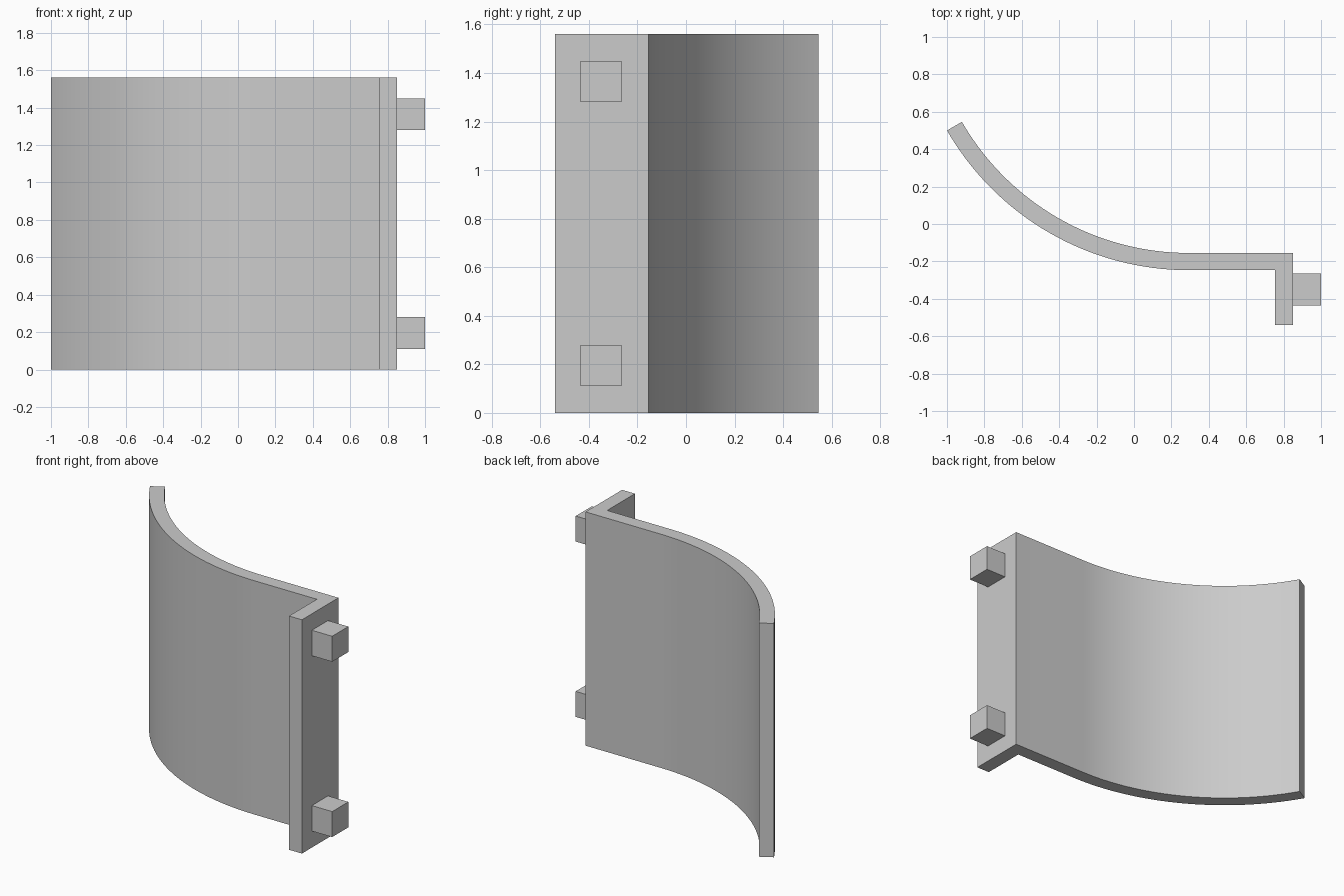
import bpy
import bmesh
from math import sin, cos, radians
from mathutils import Matrix

default = bpy.data.objects.get("Cube")
if default:
    bpy.data.objects.remove(default, do_unlink=True)

HEIGHT = 1.56
CENTRE_X, CENTRE_Y = 0.294, 1.247
OUTER, INNER = 1.494, 1.402
SWEEP, SEGMENTS = 60, 32

grey = bpy.data.materials.new("plain_grey")
grey.use_nodes = True
colour = (0.6, 0.6, 0.6, 1)
grey.diffuse_color = colour
grey.node_tree.nodes["Principled BSDF"].inputs["Base Color"].default_value = colour


def make_object(name, bm):
    bmesh.ops.recalc_face_normals(bm, faces=bm.faces)
    mesh = bpy.data.meshes.new(name)
    bm.to_mesh(mesh)
    bm.free()
    mesh.materials.append(grey)
    obj = bpy.data.objects.new(name, mesh)
    bpy.context.collection.objects.link(obj)
    return obj


def arc(radius):
    """Points from the straight part round to the free end."""
    angles = [radians(SWEEP * i / SEGMENTS) for i in range(SEGMENTS + 1)]
    return [(CENTRE_X - radius * sin(a), CENTRE_Y - radius * cos(a)) for a in angles]


# Curved panel with its straight run and front flange, extruded from one profile
flange = [(0.755, CENTRE_Y - OUTER), (0.755, -0.54), (0.85, -0.54),
          (0.85, CENTRE_Y - INNER)]
profile = arc(OUTER)[::-1] + flange + arc(INNER)
bm = bmesh.new()
base = bm.faces.new([bm.verts.new((x, y, 0)) for x, y in profile])
top = bmesh.ops.extrude_face_region(bm, geom=[base], use_keep_orig=True)
bmesh.ops.translate(bm, vec=(0, 0, HEIGHT),
                    verts=[v for v in top["geom"] if isinstance(v, bmesh.types.BMVert)])
panel = make_object("curved_panel", bm)
bpy.context.view_layer.objects.active = panel
panel.select_set(True)
bpy.ops.object.shade_smooth_by_angle(angle=radians(30))
panel.select_set(False)

# Square pegs on the flange
for name, z in (("lower_peg", 0.195), ("upper_peg", HEIGHT - 0.195)):
    bm = bmesh.new()
    place = Matrix.Translation((0.925, -0.35, z)) @ Matrix.Diagonal((0.15, 0.17, 0.17, 1))
    bmesh.ops.create_cube(bm, size=1, matrix=place)
    make_object(name, bm)
